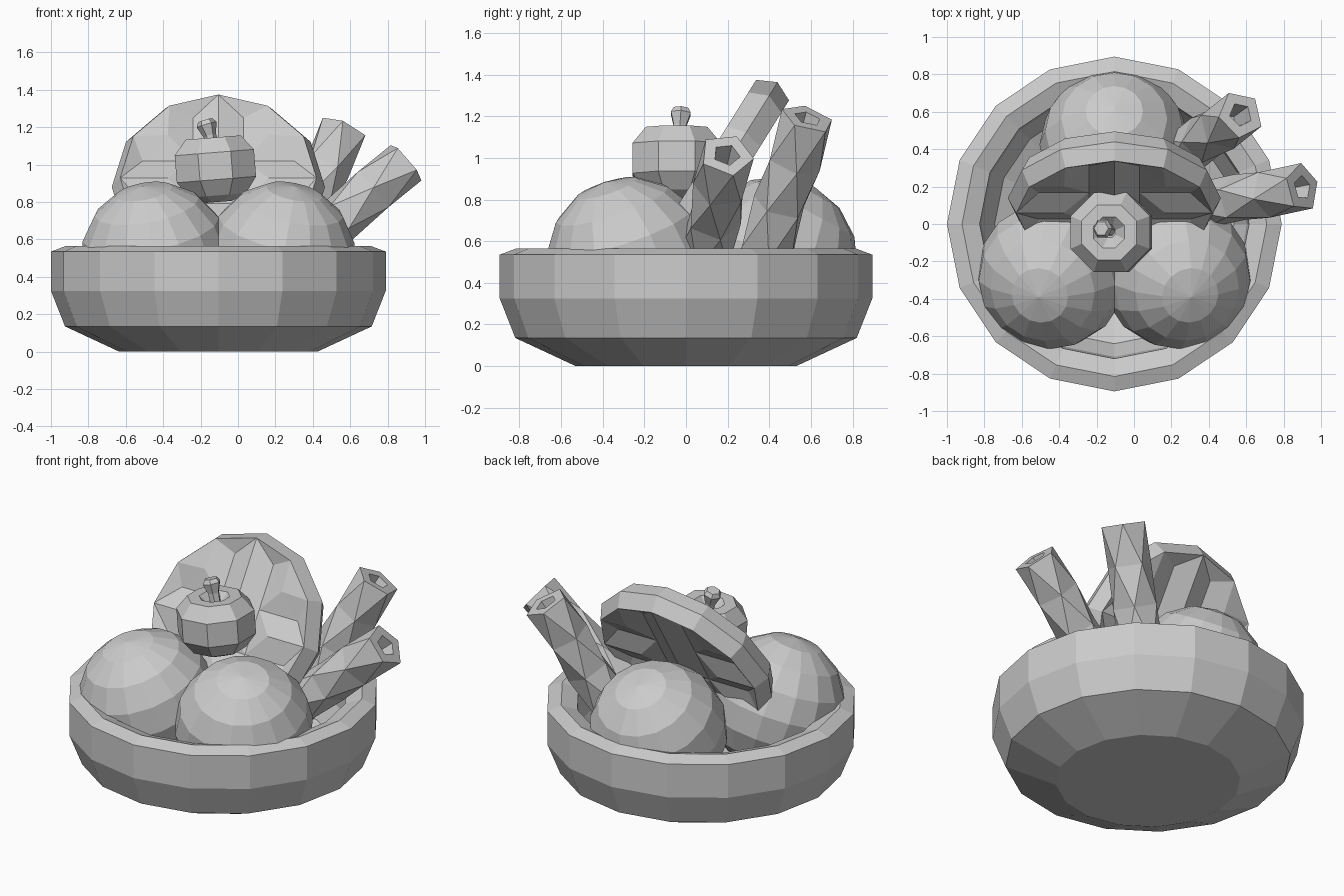
import bpy, math
from mathutils import Vector, Matrix
from mathutils.geometry import delaunay_2d_cdt

if "Cube" in bpy.data.objects:
    bpy.data.objects.remove(bpy.data.objects["Cube"])

CX = -0.105  # bowl axis


def make(name, verts, faces, loc=(0, 0, 0), axis=(0, 0, 1)):
    """Create an object whose local z points along axis."""
    rot = Vector((0, 0, 1)).rotation_difference(Vector(axis).normalized())
    mat = Matrix.Translation(loc) @ rot.to_matrix().to_4x4()
    me = bpy.data.meshes.new(name)
    me.from_pydata([mat @ Vector(v) for v in verts], [], faces)
    me.update()
    ob = bpy.data.objects.new(name, me)
    bpy.context.collection.objects.link(ob)
    return ob


def lathe(name, profile, n, loc, axis=(0, 0, 1), phase=0.0, twist=()):
    """Spin (radius, z) points; rings listed in twist turn half a side."""
    verts, faces = [], []
    for i, (r, z) in enumerate(profile):
        off = phase + (math.pi / n if i in twist else 0)
        verts += [(r * math.cos(off + 2 * math.pi * k / n),
                   r * math.sin(off + 2 * math.pi * k / n), z) for k in range(n)]
    for i in range(len(profile) - 1):
        for k in range(n):
            a, b = i * n + k, i * n + (k + 1) % n
            c, d = a + n, b + n
            up, low = (i + 1) in twist, i in twist
            if up and not low:
                faces += [(a, b, c), (b, d, c)]
            elif low and not up:
                faces += [(a, b, d), (a, d, c)]
            else:
                faces.append((a, b, d, c))
    faces.append(tuple(reversed(range(n))))
    last = (len(profile) - 1) * n
    faces.append(tuple(range(last, last + n)))
    return make(name, verts, faces, loc, axis)


# bowl with a bevelled rim and hollow inside
lathe("bowl", [(0.53, 0), (0.82, 0.135), (0.895, 0.325), (0.895, 0.535), (0.815, 0.565),
               (0.72, 0.53), (0.71, 0.33), (0.64, 0.19), (0.42, 0.09)], 16, (CX, 0, 0))

# three scoops, poles leaning outward
for name, x, y, ax in (("scoop_left", CX - 0.335, -0.27, (-0.17, -0.3, 0.93)),
                       ("scoop_right", CX + 0.335, -0.27, (0.19, -0.3, 0.93)),
                       ("scoop_back", CX, 0.425, (0, 0.48, 0.87))):
    bpy.ops.mesh.primitive_uv_sphere_add(
        segments=16, ring_count=8, radius=0.4, location=(x, y, 0.51),
        rotation=Vector((0, 0, 1)).rotation_difference(Vector(ax)).to_euler())
    bpy.context.object.name = name


# round wafer: 12-sided rim with a dimpled face on both sides
def wafer():
    n, verts, faces = 12, [], []
    ring = lambda r: [Vector((r * math.cos(2 * math.pi * k / n),
                              r * math.sin(2 * math.pi * k / n))) for k in range(n)]
    pts, depth = ring(0.525), [0.0] * n
    s = 0.135
    for i in range(-4, 5):
        for j in range(-4, 5):
            p = Vector((i * s, j * s))
            if p.length < 0.46 and (i + j) % 2 == 0:
                pts.append(p)
                depth.append(0.045 if i % 2 else 0.0)
    edges = [(k, (k + 1) % n) for k in range(n)]
    v2, _, tris, orig, _, _ = delaunay_2d_cdt(pts, edges, [], 1, 1e-5)
    for sign in (1, -1):
        base = len(verts)
        verts += [(p.x, p.y, sign * (0.093 - depth[orig[i][0]])) for i, p in enumerate(v2)]
        faces += [tuple(base + i for i in (t if sign > 0 else reversed(t))) for t in tris]
    # bulging edge band
    where = {orig[i][0]: i for i in range(len(v2))}
    m, mid = len(v2), len(verts)
    verts += [(p.x, p.y, 0) for p in ring(0.57)]
    for k in range(n):
        q = (k + 1) % n
        faces.append((mid + k, mid + q, where[q], where[k]))
        faces.append((m + where[k], m + where[q], mid + q, mid + k))
    make("wafer_disc", verts, faces, (CX, 0.138, 0.88), (0, -0.85, 0.53))


wafer()

# hollow faceted rolled wafers
L = 0.96
tube = [(0.132, -L + i * L / 4) for i in range(5)] + [(0.066, 0), (0.05, -0.16)]
for name, end, ax, ph in (("rolled_wafer_right", (0.9, 0.195, 1.015), (0.77, 0.13, 0.66), 0.3),
                          ("rolled_wafer_back", (0.57, 0.585, 1.19), (0.42, 0.28, 0.87), 0.8)):
    lathe(name, tube, 5, end, ax, ph, twist=(1, 3))

# cherry with dimpled top and a flared stem
tilt = (-0.08, 0.0, 1)
lathe("cherry", [(0.08, -0.18), (0.165, -0.145), (0.23, -0.06), (0.23, 0.085),
                 (0.16, 0.165), (0.09, 0.165), (0.03, 0.11)],
      8, (-0.12, -0.045, 0.98), tilt, math.pi / 8)
lathe("cherry_stem", [(0.03, 0), (0.035, 0.09), (0.055, 0.15), (0.04, 0.175)],
      6, (-0.125, -0.035, 1.07), (-0.3, 0.07, 1))
